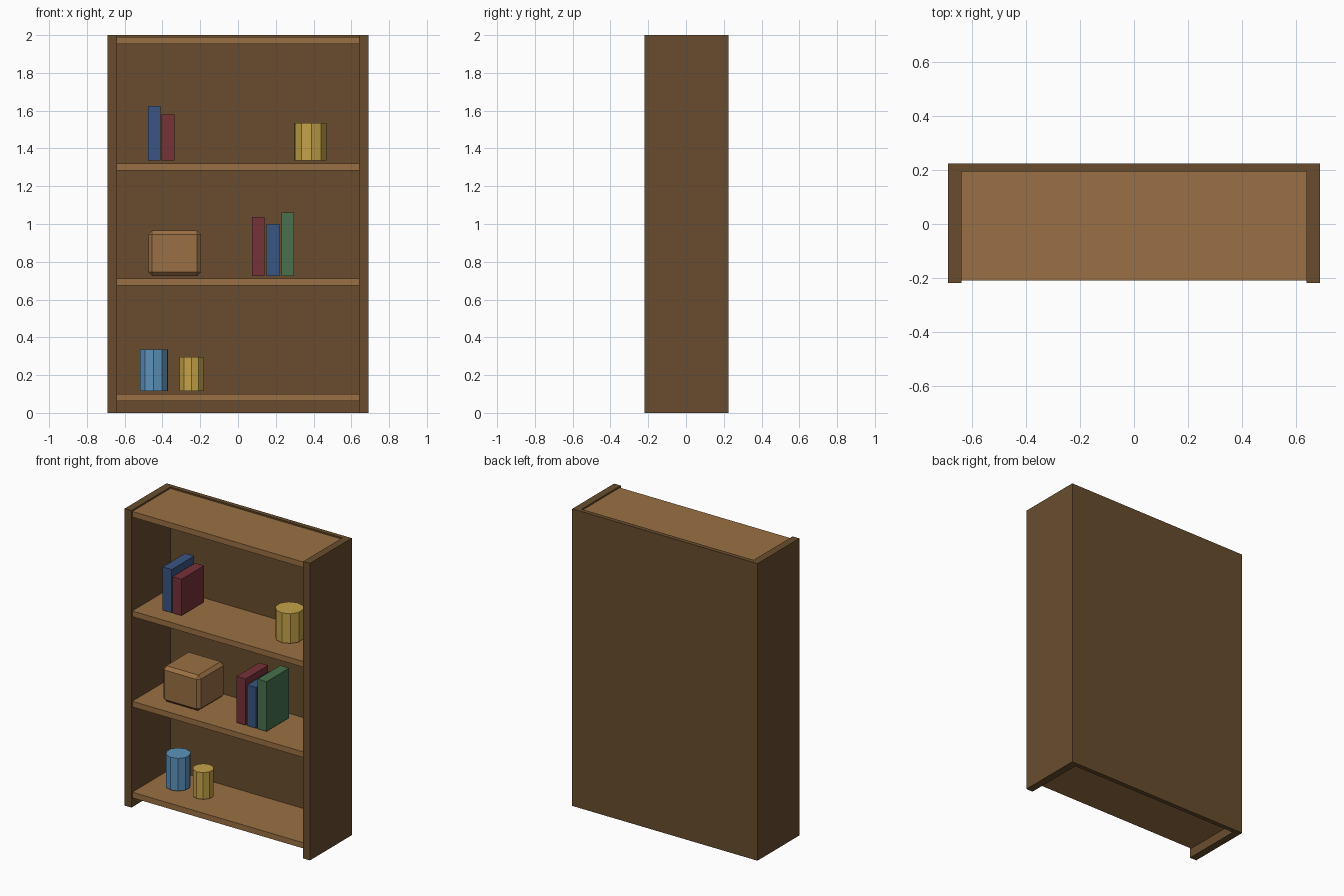
import bpy
from math import radians

cube = bpy.data.objects.get("Cube")
if cube:
    bpy.data.objects.remove(cube, do_unlink=True)


def material(name, r, g, b):
    m = bpy.data.materials.new(name)
    m.use_nodes = True
    m.diffuse_color = (r, g, b, 1)
    bsdf = next(n for n in m.node_tree.nodes if n.type == "BSDF_PRINCIPLED")
    bsdf.inputs["Base Color"].default_value = (r, g, b, 1)
    return m


dark_wood = material("dark wood", 0.14, 0.073, 0.027)
light_wood = material("light wood", 0.325, 0.162, 0.058)
navy = material("navy blue", 0.042, 0.09, 0.22)
red = material("dark red", 0.18, 0.032, 0.04)
green = material("green", 0.065, 0.165, 0.075)
gold = material("gold", 0.55, 0.36, 0.065)
sky = material("sky blue", 0.107, 0.29, 0.5)


def box(name, xs, ys, zs, mat):
    """Box given by its extent along each axis."""
    spans = (xs, ys, zs)
    bpy.ops.mesh.primitive_cube_add(size=1, location=[(a + b) / 2 for a, b in spans])
    ob = bpy.context.object
    ob.name = name
    ob.scale = [b - a for a, b in spans]
    bpy.ops.object.transform_apply(location=False, rotation=False, scale=True)
    ob.data.materials.append(mat)
    return ob


def jar(name, x, y, z, radius, height, turn, mat):
    """Ten-sided jar standing at height z."""
    bpy.ops.mesh.primitive_cylinder_add(vertices=10, radius=radius, depth=height,
                                        location=(x, y, z + height / 2),
                                        rotation=(0, 0, radians(turn)))
    ob = bpy.context.object
    ob.name = name
    ob.data.materials.append(mat)


# Case: two sides and a back panel
box("left_side", (0.64, 0.69), (-0.22, 0.225), (0, 2), dark_wood)
box("right_side", (-0.69, -0.64), (-0.22, 0.225), (0, 2), dark_wood)
box("back_panel", (-0.64, 0.64), (0.195, 0.225), (0, 2), dark_wood)

# Shelves
for name, top in (("bottom", 0.1), ("lower", 0.712), ("upper", 1.32), ("top", 1.99)):
    box(name + "_shelf", (-0.64, 0.64), (-0.21, 0.195), (top - 0.038, top), light_wood)

# Books: left edge, bottom, top, colour
books = [(-0.477, 1.335, 1.626, navy), (-0.404, 1.335, 1.58, red),
         (0.074, 0.725, 1.037, red), (0.152, 0.725, 1.0, navy),
         (0.23, 0.725, 1.06, green)]
for i, (x, low, high, mat) in enumerate(books):
    box(f"book_{i + 1}", (x, x + 0.067), (-0.12, 0.12), (low, high), mat)

# Chamfered wooden box
crate = box("wooden_box", (-0.475, -0.195), (-0.135, 0.145), (0.725, 0.965), light_wood)
bevel = crate.modifiers.new("chamfer", "BEVEL")
bevel.width = 0.021
bevel.segments = 1

# Jars
jar("upper_gold_jar", 0.383, 0, 1.335, 0.088, 0.2, 4, gold)
jar("blue_jar", -0.445, 0, 0.115, 0.077, 0.22, -2, sky)
jar("lower_gold_jar", -0.245, -0.02, 0.115, 0.066, 0.18, -2, gold)
